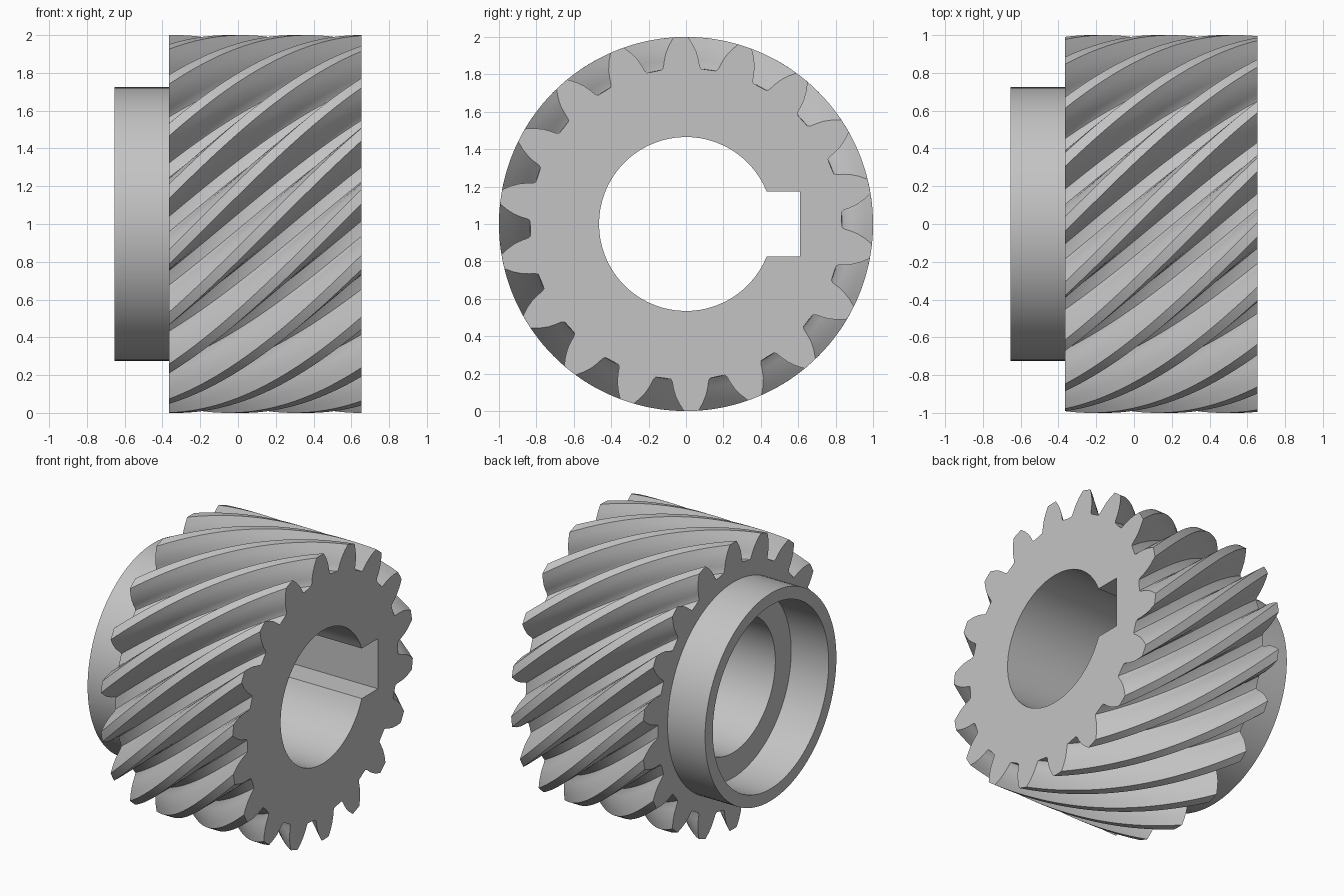
import bpy, bmesh, math
from math import radians, cos, sin

cube = bpy.data.objects.get("Cube")
if cube:
    bpy.data.objects.remove(cube)

TEETH = 18
X_LEFT, X_HUB, X_RIGHT = -0.655, -0.365, 0.655
CENTRE_Z = 1.0
PHASE = 91.6                                  # tooth angle on the right face
TWIST = math.degrees(X_RIGHT - X_HUB)         # 45 degree helix at unit radius
STEPS = 28

steel = bpy.data.materials.new("plain_grey_steel")
steel.use_nodes = True
grey = (0.55, 0.55, 0.55, 1)
steel.diffuse_color = grey
steel.node_tree.nodes["Principled BSDF"].inputs["Base Color"].default_value = grey


def polar(radius, degrees):
    return radius * cos(radians(degrees)), radius * sin(radians(degrees))


def add_loop(bm, x, points):
    return [bm.verts.new((x, y, CENTRE_Z + z)) for y, z in points]


def bridge(bm, a, b):
    for i in range(len(a)):
        j = (i + 1) % len(a)
        bm.faces.new((a[i], a[j], b[j], b[i]))


def cap(bm, *loops):
    edges = [bm.edges.get((l[i - 1], l[i])) for l in loops for i in range(len(l))]
    bmesh.ops.triangle_fill(bm, use_beauty=True, use_dissolve=False, edges=edges)


def finish(bm, name):
    bmesh.ops.recalc_face_normals(bm, faces=bm.faces)
    mesh = bpy.data.meshes.new(name)
    bm.to_mesh(mesh)
    bm.free()
    mesh.materials.append(steel)
    obj = bpy.data.objects.new(name, mesh)
    bpy.context.collection.objects.link(obj)
    bpy.ops.object.select_all(action='DESELECT')
    obj.select_set(True)
    bpy.context.view_layer.objects.active = obj
    bpy.ops.object.shade_smooth_by_angle(angle=radians(28))
    return obj


# Half tooth: radius and half angle from root to tip
flank = [(0.834, 7.2), (0.846, 6.6), (0.88, 6.0), (0.92, 5.1), (0.96, 3.8), (1.0, 2.2)]
tooth = ([(r, -a) for r, a in flank] + [(1.0, 0)]
         + [(r, a) for r, a in reversed(flank)] + [(0.832, 10)])


def gear_outline(turn):
    return [polar(r, a + turn + k * 360 / TEETH) for k in range(TEETH) for r, a in tooth]


# Bore outline with a square keyway towards +y
BORE, KEY_HALF, KEY_DEPTH = 0.465, 0.175, 0.61
start = math.degrees(math.asin(KEY_HALF / BORE))
arc = 64
bore = [polar(BORE, start + (360 - 2 * start) * i / arc) for i in range(arc + 1)]
bore += [(KEY_DEPTH, -KEY_HALF), (KEY_DEPTH, KEY_HALF)]

# Helical gear body
bm = bmesh.new()
rings = []
for s in range(STEPS + 1):
    t = s / STEPS
    x = X_HUB + (X_RIGHT - X_HUB) * t
    rings.append(add_loop(bm, x, gear_outline(PHASE + TWIST * (1 - t))))
for a, b in zip(rings, rings[1:]):
    bridge(bm, a, b)
bore_left, bore_right = add_loop(bm, X_HUB, bore), add_loop(bm, X_RIGHT, bore)
bridge(bm, bore_left, bore_right)
cap(bm, rings[0], bore_left)
cap(bm, rings[-1], bore_right)
finish(bm, "helical_gear_body")

# Hollow hub collar, closed ring section
bm = bmesh.new()
section = [(X_HUB, 0.725), (X_LEFT, 0.725), (X_LEFT, 0.64), (X_HUB, 0.64)]
loops = [add_loop(bm, x, [polar(r, i * 360 / 96) for i in range(96)]) for x, r in section]
for a, b in zip(loops, loops[1:]):
    bridge(bm, a, b)
finish(bm, "hub_collar")
